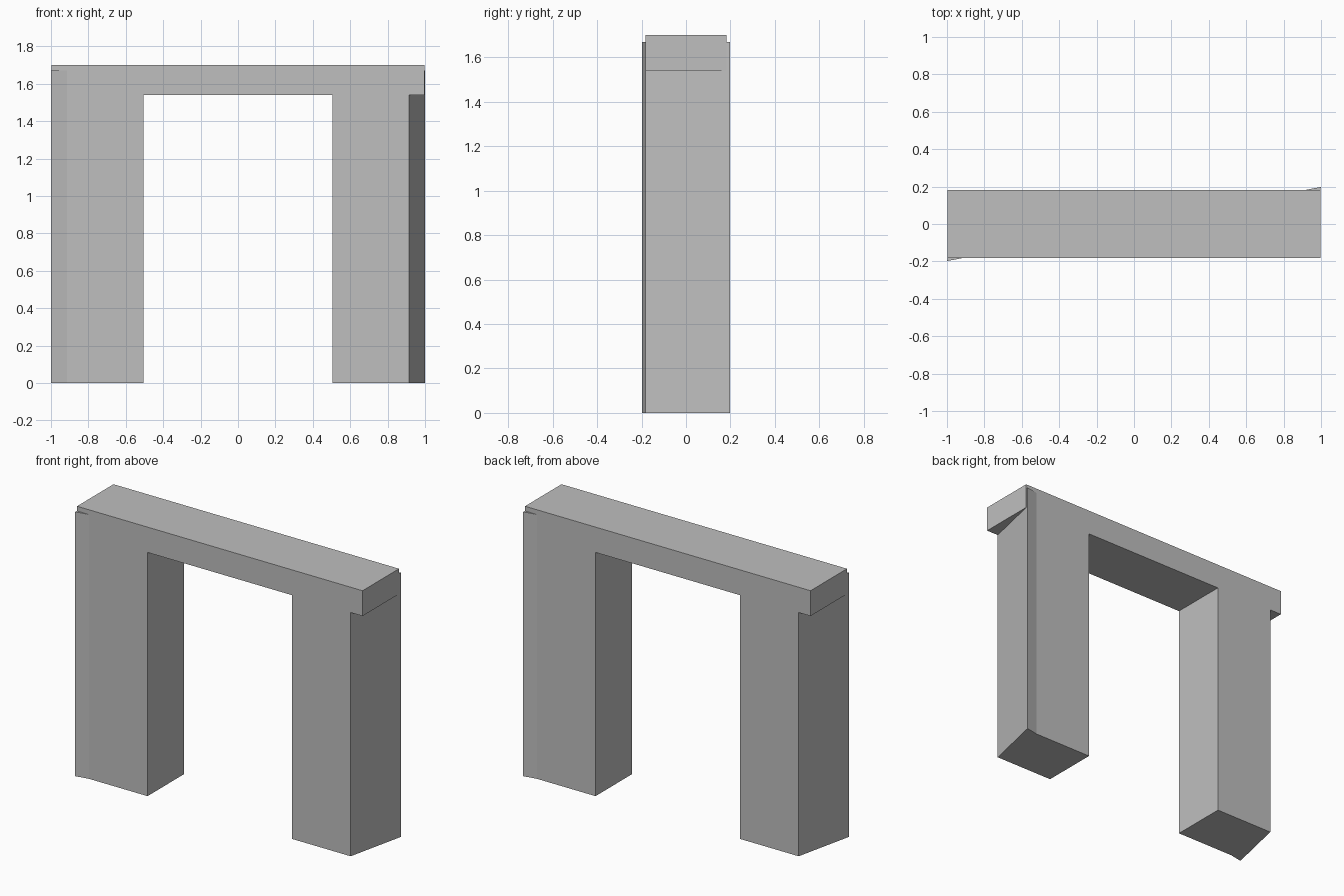
import bpy
import bmesh

cube = bpy.data.objects.get("Cube")
if cube:
    bpy.data.objects.remove(cube, do_unlink=True)

grey = bpy.data.materials.new("plain grey")
grey.use_nodes = True
colour = (0.52, 0.52, 0.52, 1)
grey.diffuse_color = colour
grey.node_tree.nodes["Principled BSDF"].inputs["Base Color"].default_value = colour

HALF_DEPTH = 0.182


def prism(name, outline, bottom, top):
    """Extrude a flat outline straight up between two heights."""
    bm = bmesh.new()
    base = bm.faces.new([bm.verts.new((x, y, bottom)) for x, y in outline])
    new = bmesh.ops.extrude_face_region(bm, geom=[base])["geom"]
    for v in new:
        if isinstance(v, bmesh.types.BMVert):
            v.co.z = top
    bmesh.ops.recalc_face_normals(bm, faces=bm.faces)
    mesh = bpy.data.meshes.new(name)
    bm.to_mesh(mesh)
    bm.free()
    mesh.materials.append(grey)
    obj = bpy.data.objects.new(name, mesh)
    bpy.context.collection.objects.link(obj)
    return obj


# Lintel across the top
END = 0.998
arch = prism("gateway_arch", [(-END, -HALF_DEPTH), (END, -HALF_DEPTH),
                              (END, HALF_DEPTH), (-END, HALF_DEPTH)], 1.54, 1.70)

# Legs with a slanted outer side and flared corner, half a turn apart
leg_outline = [(0.505, -HALF_DEPTH), (0.915, -HALF_DEPTH), (1.0, 0.198),
               (0.915, HALF_DEPTH), (0.505, HALF_DEPTH)]
legs = [prism(name, [(x * s, y * s) for x, y in leg_outline], 0, 1.67)
        for name, s in (("left_leg", 1), ("right_leg", -1))]

# Merge the legs into the lintel as one seamless body
for leg in legs:
    leg.hide_render = True
    union = arch.modifiers.new("merge " + leg.name, "BOOLEAN")
    union.operation = "UNION"
    union.solver = "EXACT"
    union.object = leg
bpy.context.view_layer.update()
graph = bpy.context.evaluated_depsgraph_get()
merged = bpy.data.meshes.new_from_object(arch.evaluated_get(graph))
arch.modifiers.clear()
arch.data = merged
for leg in legs:
    bpy.data.objects.remove(leg, do_unlink=True)
